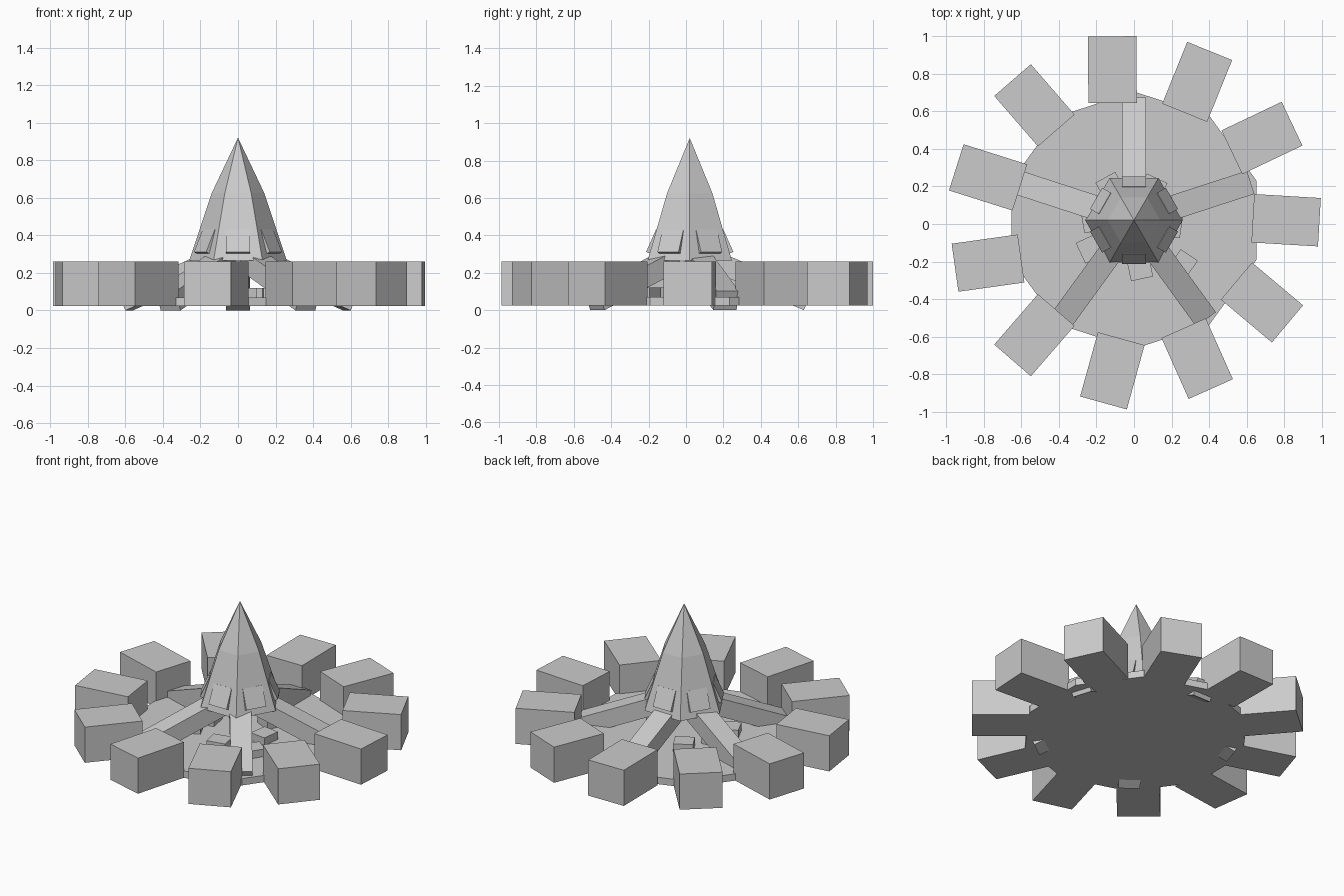
import bpy, bmesh
from math import radians, cos, sin, pi
from mathutils import Matrix, Vector

if "Cube" in bpy.data.objects:
    bpy.data.objects.remove(bpy.data.objects["Cube"])

CENTRE = Vector((0, 0.02, 0))


def finish(name, bm):
    bmesh.ops.recalc_face_normals(bm, faces=bm.faces)
    mesh = bpy.data.meshes.new(name)
    bm.to_mesh(mesh)
    bm.free()
    obj = bpy.data.objects.new(name, mesh)
    bpy.context.collection.objects.link(obj)
    return obj


def radial_box(name, angle, r, z, size, tilt=0, heading=None):
    """Box whose local x points outward; tilt lowers its outer end."""
    heading = angle if heading is None else heading
    a = radians(angle)
    pos = CENTRE + Vector((r * cos(a), r * sin(a), z))
    m = (Matrix.Translation(pos) @ Matrix.Rotation(radians(heading), 4, 'Z')
         @ Matrix.Rotation(radians(tilt), 4, 'Y') @ Matrix.Diagonal((*size, 1)))
    bm = bmesh.new()
    bmesh.ops.create_cube(bm, size=1, matrix=m)
    return finish(name, bm)


def lathe(name, rings, sides, start=0.0):
    """Stack of polygon rings (radius, z); radius 0 makes a point."""
    bm = bmesh.new()
    loops = []
    for r, z in rings:
        n = sides if r else 1
        loops.append([bm.verts.new(CENTRE + Vector((r * cos(start + 2 * pi * i / sides),
                                                    r * sin(start + 2 * pi * i / sides), z)))
                      for i in range(n)])
    bm.faces.new(loops[0])
    for lo, hi in zip(loops, loops[1:]):
        for i in range(sides):
            j = (i + 1) % sides
            bm.faces.new((lo[i], lo[j], hi[0]) if len(hi) == 1 else (lo[i], lo[j], hi[j], hi[i]))
    if len(loops[-1]) > 1:
        bm.faces.new(loops[-1])
    return finish(name, bm)


# Ten-sided base slab
lathe("base_slab", [(0.685, 0.025), (0.685, 0.07)], 10, pi / 10)

# Outer ring of slightly twisted blocks
twists = [-3.4, -7.3, 2.5, -7.7, 0, -1.2, -8.4, 0, -7.3, -0.5, -7.3]
for k, twist in enumerate(twists):
    ang = k * 360 / 11
    radial_box(f"outer_block_{k}", ang, 0.81, 0.1425, (0.355, 0.258, 0.235), heading=ang + twist)

# Five sloping legs from the hull to the slab
TILT, LENGTH, THICK = 23, 0.56, 0.11
t = radians(TILT)
leg_r = 0.61 - LENGTH / 2 * cos(t) + THICK / 2 * sin(t)
leg_z = LENGTH / 2 * sin(t) + THICK / 2 * cos(t)
for k in range(5):
    radial_box(f"leg_{k}", 18 + 72 * k, leg_r, leg_z, (LENGTH, 0.13, THICK), TILT)

# Small loose blocks under the hull
small = [(-83, 0.26, 5), (-42, 0.35, 8), (-147, 0.28, -8), (180, 0.22, 10),
         (125, 0.22, -6), (60, 0.2, 5), (-8, 0.2, 0)]
for k, (ang, r, twist) in enumerate(small):
    radial_box(f"inner_block_{k}", ang, r, 0.095, (0.11, 0.12, 0.05), heading=ang + twist)

# Six-sided pointed hull
lathe("hull", [(0.26, 0.265), (0.14, 0.625), (0, 0.92)], 6)

# Panel on each hull face, lower edge standing proud
for k in range(6):
    radial_box(f"hull_panel_{k}", 30 + 60 * k, 0.193, 0.365, (0.03, 0.13, 0.13), -24)
